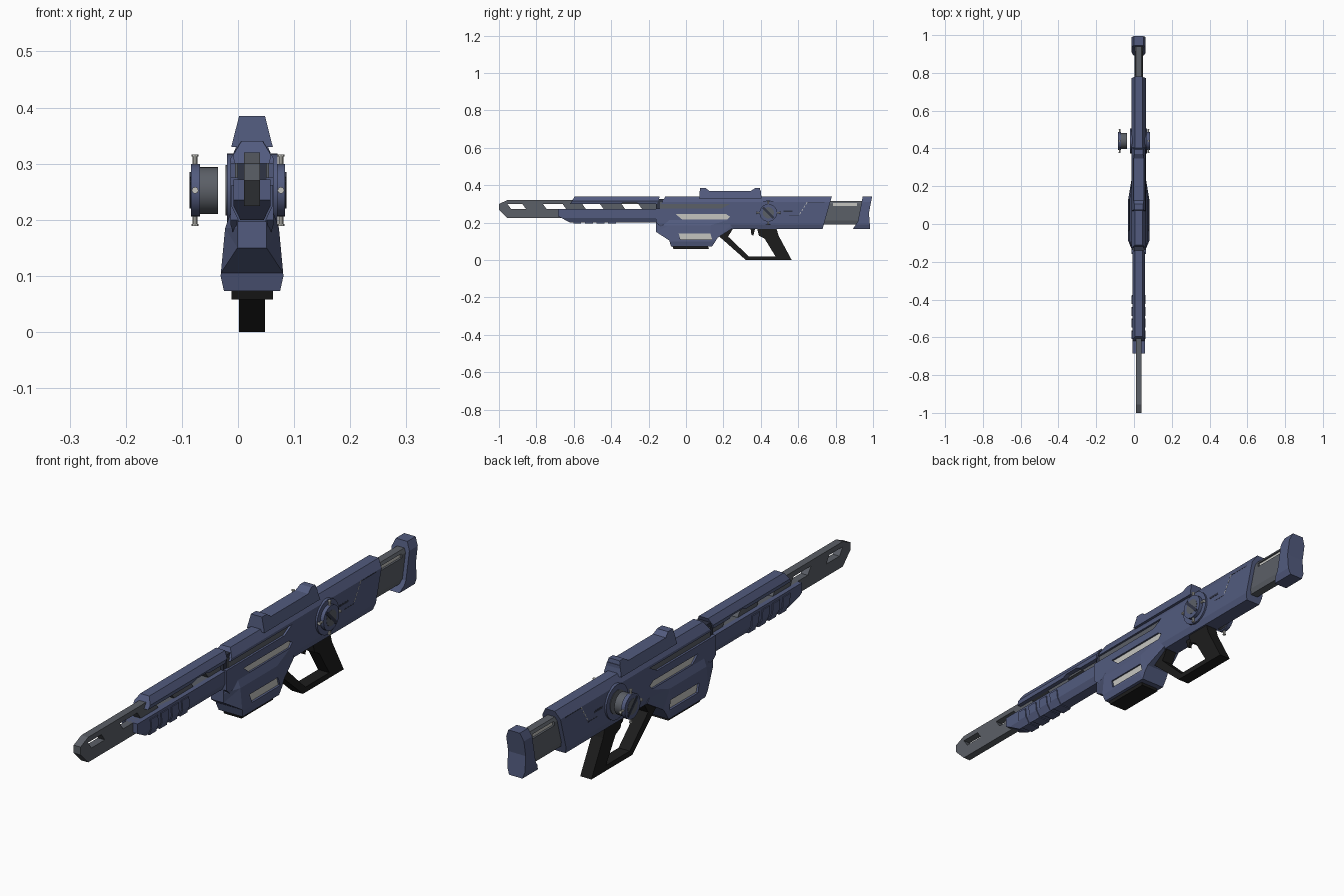
import bpy, bmesh, math
from mathutils import Matrix, Vector

if "Cube" in bpy.data.objects:
    bpy.data.objects.remove(bpy.data.objects["Cube"])

CX = 0.025  # mirror plane of the rifle body


def material(name, r, g, b):
    m = bpy.data.materials.new(name)
    m.use_nodes = True
    m.diffuse_color = (r, g, b, 1)
    bsdf = next(n for n in m.node_tree.nodes if n.type == "BSDF_PRINCIPLED")
    bsdf.inputs["Base Color"].default_value = (r, g, b, 1)
    bsdf.inputs["Roughness"].default_value = 0.6
    return m


NAVY = material("navy", 0.085, 0.105, 0.21)
GREY = material("steel grey", 0.105, 0.115, 0.135)
BLACK = material("black", 0.012, 0.012, 0.012)
LIGHT = material("light grey", 0.56, 0.56, 0.53)
DARK = material("dark seam", 0.03, 0.035, 0.06)


def finish(name, bm, mat):
    bmesh.ops.recalc_face_normals(bm, faces=bm.faces)
    mesh = bpy.data.meshes.new(name)
    bm.to_mesh(mesh)
    bm.free()
    ob = bpy.data.objects.new(name, mesh)
    bpy.context.collection.objects.link(ob)
    mesh.materials.append(mat)
    return ob


def interp(t, table):
    if t <= table[0][0]:
        return table[0][1]
    for (a, u), (b, v) in zip(table, table[1:]):
        if t <= b:
            return u + (v - u) * (t - a) / (b - a)
    return table[-1][1]


def prism(name, pts, half, mat, ends=None, grow=0.0):
    """Side outline (y, z) widened about CX; half-width is a number or a table over z,
    optionally limited by a second table over y."""
    zs = half if isinstance(half, list) else [(0, half)]
    bm = bmesh.new()
    face = bm.faces.new([bm.verts.new((-1, y, z)) for y, z in pts])
    out = bmesh.ops.extrude_face_region(bm, geom=[face])
    for v in out["geom"]:
        if isinstance(v, bmesh.types.BMVert):
            v.co.x = 1
    cuts = [((0, 0, z), (0, 0, 1)) for z, _ in zs] + [((0, y, 0), (0, 1, 0)) for y, _ in ends or []]
    for co, no in cuts:
        bmesh.ops.bisect_plane(bm, geom=bm.verts[:] + bm.edges[:] + bm.faces[:],
                               dist=1e-5, plane_co=co, plane_no=no)
    for v in bm.verts:
        w = interp(v.co.z, zs)
        if ends:
            w = min(w, interp(v.co.y, ends))
        v.co.x = CX + math.copysign(w + grow, v.co.x)
    if ends:
        bmesh.ops.triangulate(bm, faces=bm.faces)
    return finish(name, bm, mat)


def cut(host, pts):
    """Cut a side outline straight through the host."""
    tool = prism("cutter", pts, 0.2, DARK)
    tool.hide_render = True
    mod = host.modifiers.new("cut", "BOOLEAN")
    mod.operation, mod.solver, mod.object = "DIFFERENCE", "EXACT", tool
    bpy.context.view_layer.objects.active = host
    bpy.ops.object.modifier_apply(modifier=mod.name)
    bpy.data.objects.remove(tool)


def rect(y0, y1, z0, z1, lean=0.0):
    return [(y0, z1), (y0 + lean, z0), (y1 + lean, z0), (y1, z1)]


def rod(name, a, b, r, mat, sides=24):
    a, b = Vector(a), Vector(b)
    turn = (b - a).to_track_quat("Z", "Y").to_matrix().to_4x4()
    bm = bmesh.new()
    bmesh.ops.create_cone(bm, cap_ends=True, segments=sides, radius1=r, radius2=r,
                          depth=(b - a).length, matrix=Matrix.Translation((a + b) / 2) @ turn)
    ob = finish(name, bm, mat)
    if sides > 12:
        bpy.ops.object.select_all(action="DESELECT")
        ob.select_set(True)
        bpy.context.view_layer.objects.active = ob
        bpy.ops.object.shade_smooth_by_angle()
    return ob


# Barrel with open slots
barrel = prism("barrel", [(-1, .27), (-1, .30), (-.955, .32), (.1, .32), (.1, .225), (-.955, .225)],
               0.0145, GREY)
for y0, y1 in ((-.955, -.875), (-.765, -.66), (-.555, -.46), (-.345, -.255)):
    cut(barrel, rect(y0, y1, .272, .30, .02))

# Upper and lower handguards with grip bands
upper = [(.295, .03), (.315, .034), (.34, .019)]
prism("upper_handguard", [(-.595, .34), (-.14, .34), (-.155, .30), (-.25, .30), (-.27, .308),
                          (-.33, .308), (-.35, .30), (-.62, .30)], upper, NAVY)
lower = [(.2, .021), (.225, .033), (.275, .033)]
prism("lower_handguard", [(-.685, .272), (-.15, .272), (-.15, .2), (-.62, .2), (-.685, .235)], lower, NAVY)
for i in range(4):
    y = -.61 + i * .062
    prism(f"handguard_band_{i + 1}", rect(y, y + .042, .196, .262, .008), lower, NAVY, grow=.004)
prism("handguard_collar", rect(-.16, -.1, .21, .325), .026, DARK)

# Receiver with barrel groove and side vent
shell = [(.165, .03), (.19, .038), (.31, .038), (.34, .02)]
receiver = prism("receiver", [(-.11, .34), (.78, .34), (.73, .165), (-.12, .165), (-.16, .2),
                              (-.16, .28), (-.13, .305)], shell, NAVY)
groove = [(-.2, .30), (.235, .30), (.19, .275), (-.2, .275)]
vent = [(-.055, .245), (.215, .245), (.235, .232), (.22, .216), (-.02, .216)]
cut(receiver, groove)
cut(receiver, vent)
prism("groove_core", rect(-.14, .26, .265, .31), .03, GREY)
prism("vent_core", rect(-.08, .26, .205, .255), .031, LIGHT)

# Magazine housing, side windows and base
flank = [(.073, .05), (.1, .056), (.185, .048), (.213, .038)]
housing = prism("magazine_housing", [(-.16, .213), (-.16, .15), (-.09, .105), (-.08, .073), (.14, .073),
                                     (.17, .12), (.25, .17), (.22, .213)], flank, NAVY,
                ends=[(-.16, .026), (-.09, .056), (.13, .056), (.25, .036)])
cut(housing, rect(-.04, .13, .11, .143, .01))
prism("window_core", rect(-.06, .145, .105, .15), .046, LIGHT)
prism("magazine_base", rect(-.075, .115, .058, .08, .008), .037, BLACK)

# Sight rail with two raised posts
ridge = [(.33, .037), (.385, .023)]
prism("sight_rail", rect(.08, .4, .33, .37), ridge, NAVY)
prism("front_sight_post", [(.07, .33), (.075, .385), (.105, .385), (.13, .365), (.13, .33)], ridge, NAVY)
prism("rear_sight_post", [(.34, .33), (.34, .365), (.37, .385), (.395, .385), (.405, .33)], ridge, NAVY)

# Trigger guard and grip in one frame
grip = prism("grip_frame", [(.165, .137), (.24, .18), (.48, .18), (.495, .13), (.565, 0), (.32, 0)],
             .0235, BLACK)
cut(grip, [(.225, .125), (.265, .19), (.375, .19), (.39, .13), (.42, .115), (.478, .02), (.335, .02)])
prism("trigger", [(.345, .17), (.35, .135), (.36, .13), (.37, .17)], .006, BLACK)

# Stock arm and shoulder plate
arm = prism("stock_arm", rect(.7, .95, .19, .315), [(.19, .016), (.21, .022), (.3, .022), (.315, .015)], GREY)
cut(arm, rect(.785, .915, .288, .304))
prism("stock_arm_core", rect(.72, .93, .28, .31), .014, LIGHT)
prism("shoulder_plate", [(.945, .34), (.995, .34), (.978, .25), (.985, .165), (.892, .165), (.918, .205)],
      [(.165, .028), (.19, .037), (.31, .037), (.34, .024)], NAVY)

# Side dials: seated on the left, pulled out on the right
DY, DZ = .44, .2525
rod("dial_seat", (CX - .045, DY, DZ), (CX + .045, DY, DZ), .066, NAVY)
rod("dial_socket", (CX - .047, DY, DZ), (CX + .047, DY, DZ), .045, GREY)
for side, inner, outer in (("left", .068, .085), ("right", -.068, -.085)):
    s = math.copysign(1, outer)
    mid = (inner + outer) / 2
    rod(f"{side}_dial_cap", (inner, DY, DZ), (outer - s * .001, DY, DZ), .047, NAVY)
    rod(f"{side}_dial_hub", (inner, DY, DZ), (outer, DY, DZ), .03, GREY)
    for k in range(4):
        d = Vector((0, math.cos(k * math.pi / 2), math.sin(k * math.pi / 2)))
        c = Vector((mid, DY, DZ))
        rod(f"{side}_dial_pin_{k + 1}", c + d * .035, c + d * .062, .0042, LIGHT, 8)
        rod(f"{side}_dial_pin_head_{k + 1}", c + d * .06, c + d * .064, .006, LIGHT, 8)
    bm = bmesh.new()
    bmesh.ops.create_cube(bm, size=1, matrix=Matrix.Translation((outer, DY, DZ))
                          @ Matrix.Rotation(math.radians(-45), 4, "X") @ Matrix.Diagonal((.002, .08, .012, 1)))
    finish(f"{side}_dial_slot", bm, DARK)
rod("right_dial_shaft", (-.036, DY, DZ), (-.07, DY, DZ), .042, GREY)

# Side markings: dark slit and dashed panel seam
prism("receiver_slit", rect(.52, .57, .257, .265), .0388, DARK)
for i in range(4):
    y, z = .645 - i * .011, .298 - i * .018
    prism(f"seam_dash_{i + 1}", rect(y, y + .004, z, z + .012, -.006), .0386, LIGHT)
prism("seam_top", rect(.65, .74, .305, .308), .0386, DARK)
prism("seam_low", rect(.55, .605, .236, .239), .0386, DARK)
